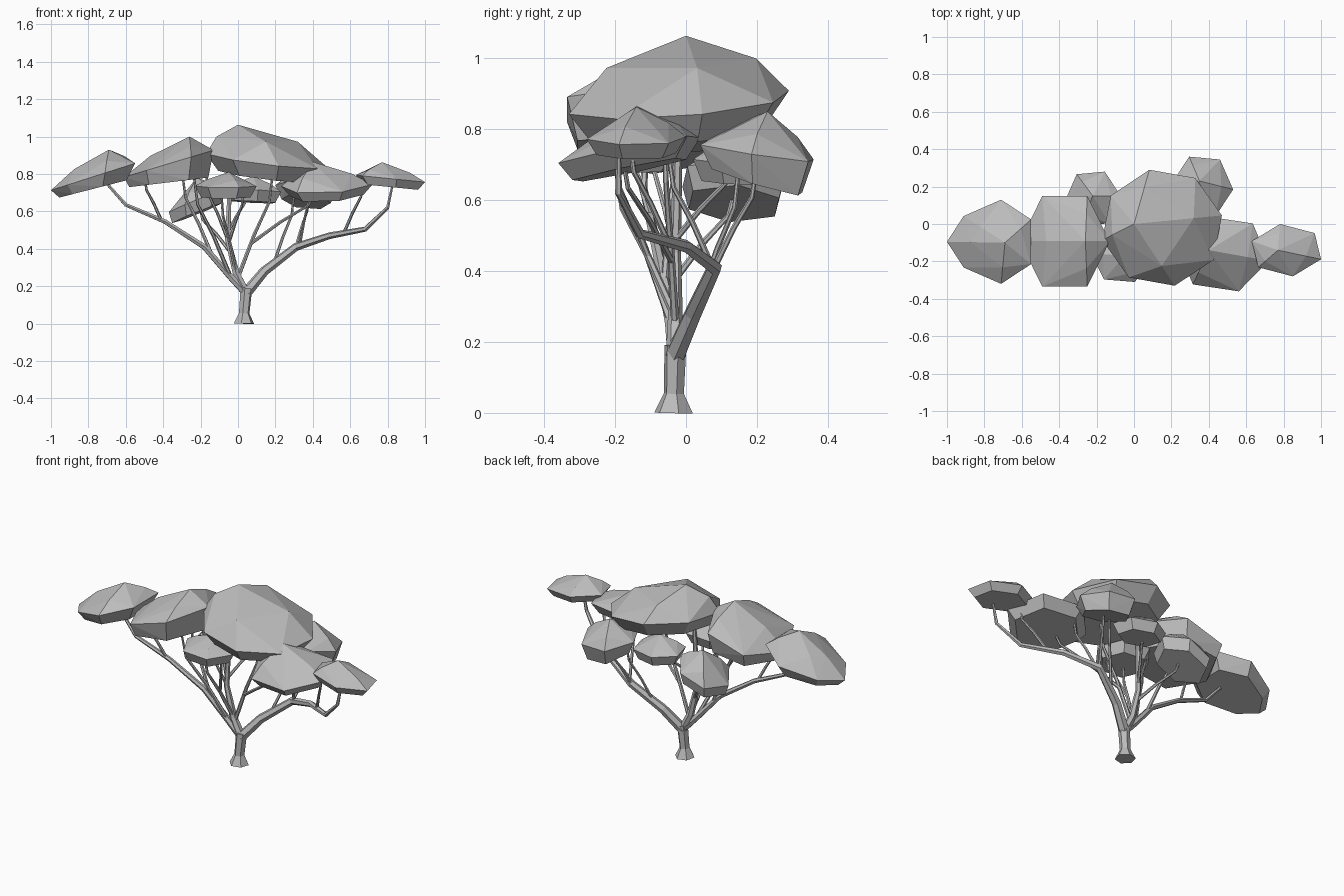
import bpy, bmesh
from math import cos, sin, tau, radians
from mathutils import Vector

if "Cube" in bpy.data.objects:
    bpy.data.objects.remove(bpy.data.objects["Cube"])

grey = bpy.data.materials.new("plain_grey")
grey.diffuse_color = (0.5, 0.5, 0.5, 1)
grey.use_nodes = True
grey.node_tree.nodes["Principled BSDF"].inputs["Base Color"].default_value = grey.diffuse_color


def fit(values, lo, hi):
    a, b = min(values), max(values)
    return [lo + (v - a) / (b - a) * (hi - lo) for v in values]


def clump(name, xr, yr, apex, z, slope, thick, sides=6, turn=0, flare=0,
          bulge=0.35, lift=0.12, base=0.8, base_tilt=1.0):
    """Faceted canopy: apex, shoulder ring, tilted polygon rim fitted to a box, smaller base."""
    angles = [radians(turn) + tau * i / sides for i in range(sides)]
    xs = fit([cos(a) for a in angles], *xr)
    ys = fit([sin(a) * (1 + flare * cos(a)) for a in angles], *yr)
    centre = Vector((sum(xr) / 2, sum(yr) / 2, z))
    top = Vector(apex)
    bm = bmesh.new()
    bm.verts.new(top)
    for i, (x, y) in enumerate(zip(xs, ys)):
        d = Vector((x, y, 0)) - centre
        d.z = slope[0] * d.x + slope[1] * d.y
        rim = centre + d
        bm.verts.new(rim)
        bm.verts.new(centre + Vector((d.x, d.y, d.z * base_tilt)) * base - Vector((0, 0, thick)))
        if i % 2 == 0:                      # shoulder on every other spoke
            mid = rim.lerp(top, bulge)
            mid.z += lift * (top.z - rim.z)
            bm.verts.new(mid)
    bmesh.ops.convex_hull(bm, input=bm.verts[:])
    bmesh.ops.delete(bm, geom=[v for v in bm.verts if not v.link_faces], context='VERTS')
    bmesh.ops.recalc_face_normals(bm, faces=bm.faces[:])
    mesh = bpy.data.meshes.new(name)
    bm.to_mesh(mesh)
    bm.free()
    mesh.materials.append(grey)
    bpy.context.collection.objects.link(bpy.data.objects.new(name, mesh))


def limb(name, path, radii):
    """Six-sided tapering limb along a path; radii run evenly from first to last."""
    cu = bpy.data.curves.new(name, 'CURVE')
    cu.dimensions = '3D'
    cu.bevel_depth = 1.0
    cu.bevel_resolution = 1
    cu.use_fill_caps = True
    sp = cu.splines.new('POLY')
    sp.points.add(len(path) - 1)
    sp.use_smooth = False
    for i, p in enumerate(path):
        t = i / (len(path) - 1)
        sp.points[i].co = (*p, 1)
        sp.points[i].radius = radii[i] if len(radii) > 2 else radii[0] + (radii[1] - radii[0]) * t
    cu.materials.append(grey)
    bpy.context.collection.objects.link(bpy.data.objects.new(name, cu))
    return [Vector(p) for p in path]


def twig(name, bough, step, tip, radius=0.009):
    """Thin branch leaving a bough at a (fractional) point, spreading and then turning upward."""
    i = min(int(step), len(bough) - 2)
    start = bough[i].lerp(bough[i + 1], step - i)
    tip = Vector(tip)
    path = [start]
    for along, up in ((0.45, 0.38), (0.88, 0.68)):
        p = start.lerp(tip, along)
        p.z = start.z + (tip.z - start.z) * up
        path.append(p)
    return limb(name, path + [tip], (radius, 0.006))


# Canopy clumps
clump("canopy_far_left", (-1, -0.55), (-0.32, 0.13), (-0.69, -0.1, 0.93), 0.785, (0.32, 0), 0.065,
      sides=7, turn=180, flare=0.3, bulge=0.4, base_tilt=0.8)
clump("canopy_left", (-0.61, -0.13), (-0.335, 0.15), (-0.26, -0.09, 1), 0.855, (0.3, 0), 0.1,
      turn=180, bulge=0.4, base=0.88, base_tilt=0.4)
clump("canopy_centre", (-0.17, 0.47), (-0.33, 0.29), (0, 0, 1.063), 0.875, (-0.12, 0.08), 0.085,
      sides=8, turn=102, bulge=0.32, lift=0.27)
clump("canopy_right", (0.23, 0.72), (-0.36, 0.04), (0.4, -0.14, 0.865), 0.74, (0.05, 0.2), 0.055,
      turn=110)
clump("canopy_far_right", (0.63, 1), (-0.28, 0), (0.77, -0.14, 0.863), 0.775, (-0.1, 0), 0.045,
      turn=100)
clump("canopy_back_right", (0.2, 0.53), (0.04, 0.36), (0.35, 0.23, 0.85), 0.735, (-0.05, -0.15), 0.08,
      turn=115, base_tilt=2)
clump("canopy_back_left", (-0.37, -0.07), (-0.01, 0.28), (-0.22, 0.15, 0.78), 0.655, (0.4, -0.05),
      0.065, turn=125, base=0.88)
clump("canopy_front", (-0.23, 0.1), (-0.31, -0.03), (-0.05, -0.17, 0.81), 0.735, (0, 0.05), 0.06,
      turn=175)
clump("canopy_back", (-0.07, 0.23), (0.02, 0.26), (0.08, 0.13, 0.79), 0.71, (-0.05, -0.05), 0.06,
      turn=100)

# Trunk with flared foot
trunk = limb("trunk", [(0.032, -0.035, 0), (0.033, -0.034, 0.055), (0.045, -0.03, 0.19)],
             (0.056, 0.029, 0.032))
fork = trunk[1].lerp(trunk[2], 0.8)

# Main boughs
left = limb("left_bough", [fork, (-0.04, -0.04, 0.25), (-0.18, -0.07, 0.41),
                           (-0.39, -0.1, 0.545), (-0.6, -0.12, 0.635), (-0.72, -0.11, 0.77)],
            (0.022, 0.008))
right = limb("right_bough", [fork, (0.14, 0.02, 0.28), (0.31, 0.08, 0.41), (0.49, 0, 0.47),
                             (0.68, -0.13, 0.505), (0.8, -0.19, 0.62), (0.83, -0.19, 0.76)],
             (0.03, 0.006))
centre = limb("centre_bough", [fork, (-0.01, -0.03, 0.27), (-0.055, -0.03, 0.45),
                               (-0.04, -0.02, 0.85)], (0.026, 0.011))

# Thinner branches reaching into the clumps
twig("left_branch_outer", left, 3.1, (-0.5, -0.16, 0.79))
twig("left_branch_inner", left, 1.7, (-0.3, -0.03, 0.82), 0.011)
twig("left_branch_front", left, 1, (-0.24, -0.21, 0.82), 0.012)
front = twig("front_branch", centre, 1, (-0.09, -0.2, 0.72), 0.012)
twig("front_branch_fork", front, 1, (0.03, -0.2, 0.72))
twig("back_left_branch", centre, 1.6, (-0.21, 0.14, 0.64), 0.01)
rising = twig("centre_branch", centre, 0.8, (0.19, -0.06, 0.84), 0.012)
twig("centre_branch_right", rising, 0.8, (0.42, -0.18, 0.73), 0.01)
twig("centre_branch_back", centre, 2.1, (0.05, 0.13, 0.72))
twig("centre_branch_left", centre, 2, (-0.17, -0.1, 0.8))
twig("back_right_branch_inner", right, 1.3, (0.3, 0.15, 0.7))
twig("back_right_branch_outer", right, 2, (0.38, 0.2, 0.7))
twig("right_branch_inner", right, 2.1, (0.38, -0.05, 0.74))
twig("right_branch_outer", right, 3.4, (0.67, -0.16, 0.77))
